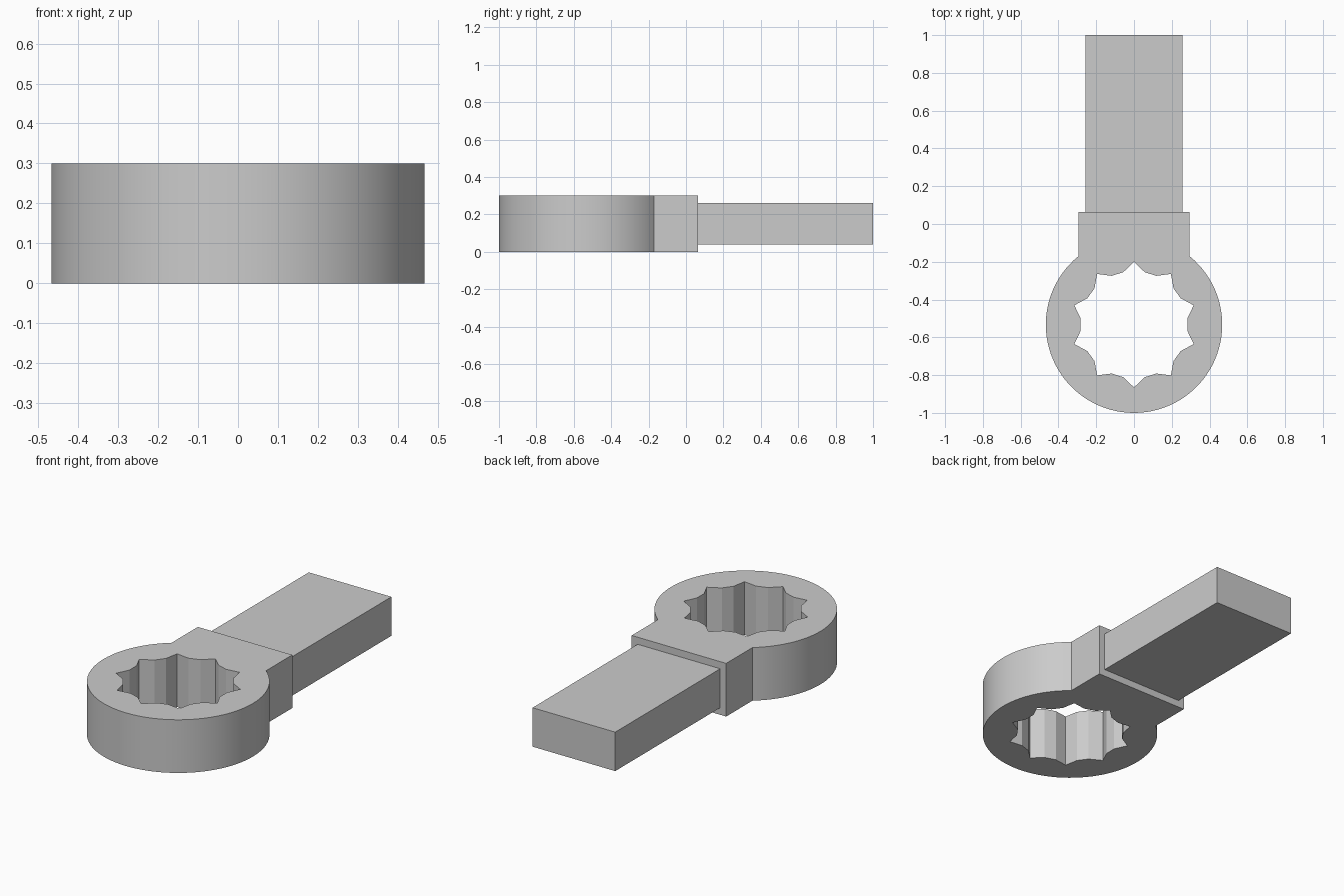
import bpy, bmesh
from math import sin, cos, asin, pi, radians
from mathutils import Vector

cube = bpy.data.objects.get("Cube")
if cube:
    bpy.data.objects.remove(cube)

CENTRE_Y, RADIUS, HEIGHT = -0.533, 0.467, 0.3
NECK_HALF, NECK_END = 0.295, 0.063
POINTS, TIP_R, FLUTE_R = 10, 0.332, 0.284

steel = bpy.data.materials.new("grey_steel")
steel.use_nodes = True
grey = (0.6, 0.6, 0.6, 1)
steel.diffuse_color = grey
steel.node_tree.nodes["Principled BSDF"].inputs["Base Color"].default_value = grey


def prism(name, loops, z0, z1):
    """Extrude an outline, with optional hole outlines, between two heights."""
    bm = bmesh.new()
    for loop in loops:
        verts = [bm.verts.new((x, y, z0)) for x, y in loop]
        for a, b in zip(verts, verts[1:] + verts[:1]):
            bm.edges.new((a, b))
    bmesh.ops.triangle_fill(bm, edges=bm.edges[:], use_beauty=True)
    out = bmesh.ops.extrude_face_region(bm, geom=bm.faces[:], use_keep_orig=True)
    top = [g for g in out["geom"] if isinstance(g, bmesh.types.BMVert)]
    bmesh.ops.translate(bm, verts=top, vec=Vector((0, 0, z1 - z0)))
    bmesh.ops.recalc_face_normals(bm, faces=bm.faces[:])
    # Clean the flat caps
    bmesh.ops.dissolve_limit(bm, angle_limit=radians(0.5),
                             verts=bm.verts[:], edges=bm.edges[:])
    mesh = bpy.data.meshes.new(name)
    bm.to_mesh(mesh)
    bm.free()
    mesh.materials.append(steel)
    obj = bpy.data.objects.new(name, mesh)
    bpy.context.collection.objects.link(obj)
    bpy.ops.object.select_all(action="DESELECT")
    obj.select_set(True)
    bpy.context.view_layer.objects.active = obj
    bpy.ops.object.shade_smooth_by_angle(angle=radians(20))
    return obj


def polar(r, a):
    return (r * sin(a), CENTRE_Y + r * cos(a))


# Ring outline running into the square neck
start = asin(NECK_HALF / RADIUS)
steps = 72
outline = [polar(RADIUS, start + (2 * pi - 2 * start) * i / steps) for i in range(steps + 1)]
outline += [(-NECK_HALF, NECK_END), (NECK_HALF, NECK_END)]

# Ten-pointed socket with shallow flutes between the points
socket = []
for i in range(POINTS):
    a = 2 * pi * i / POINTS
    socket += [polar(TIP_R, a),
               polar(FLUTE_R, a + radians(11.5)),
               polar(FLUTE_R, a + radians(24.5))]

prism("ring_head", [outline, socket], 0, HEIGHT)

# Flat rectangular shank
w = 0.258
prism("shank", [[(-w, NECK_END), (w, NECK_END), (w, 1), (-w, 1)]], 0.04, 0.26)
